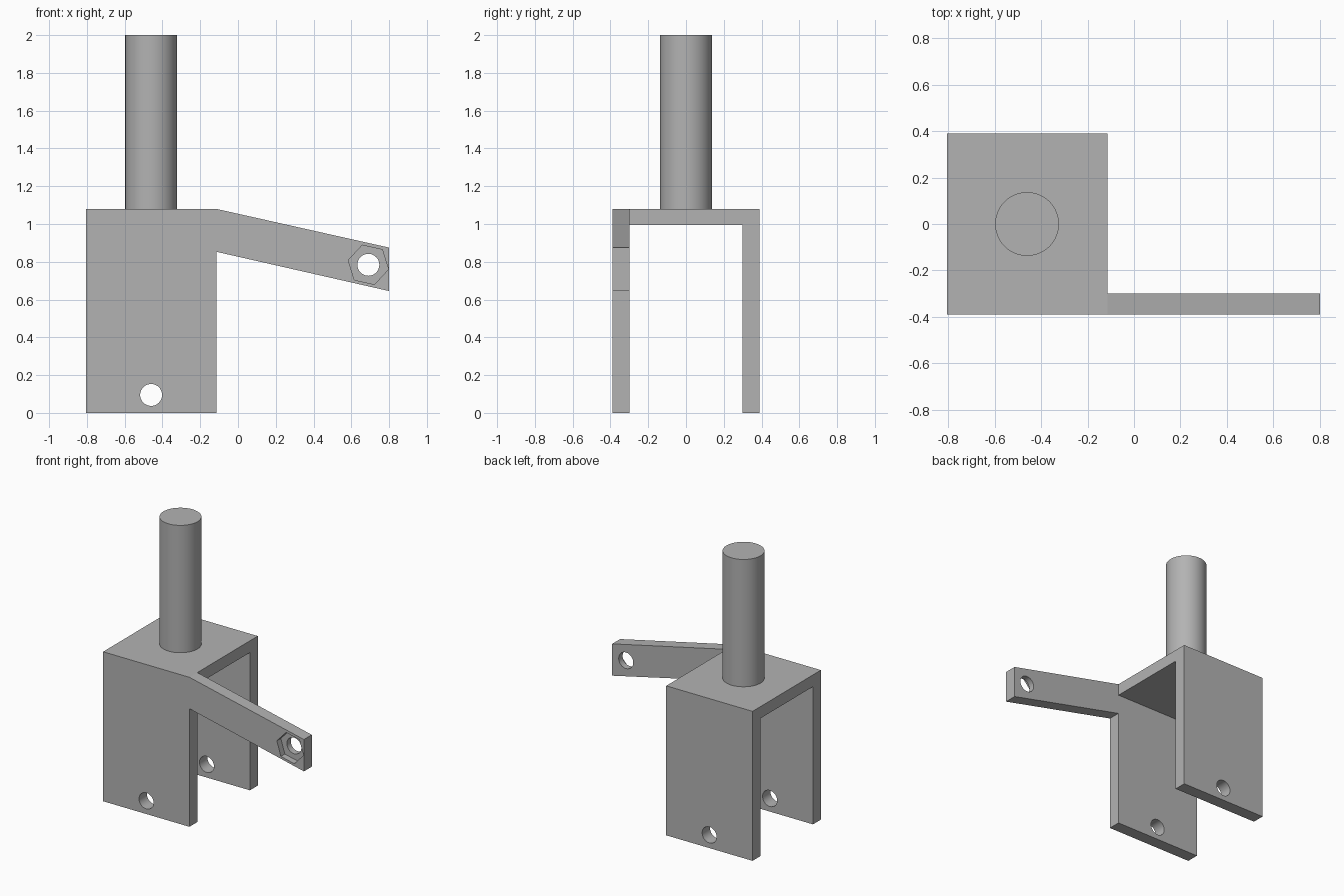
import bpy, math
from mathutils import Vector

if "Cube" in bpy.data.objects:
    bpy.data.objects.remove(bpy.data.objects["Cube"], do_unlink=True)

metal = bpy.data.materials.new("plain grey metal")
metal.use_nodes = True
GREY = (0.45, 0.45, 0.45, 1)
metal.diffuse_color = GREY
metal.node_tree.nodes["Principled BSDF"].inputs["Base Color"].default_value = GREY

# Main dimensions
LEFT, RIGHT, END = -0.805, -0.115, 0.80
FRONT, INNER = -0.39, -0.30
DECK, UNDER = 1.08, 0.995
SHAFT_X = (LEFT + RIGHT) / 2
SLOPE = math.atan2(0.205, END - RIGHT)


def prism(name, points, offset):
    """Extrude a closed outline of 3D points along an offset."""
    n = len(points)
    verts = [Vector(p) for p in points]
    verts += [p + Vector(offset) for p in verts]
    faces = [tuple(range(n)), tuple(range(n, 2 * n))]
    faces += [(i, (i + 1) % n, (i + 1) % n + n, i + n) for i in range(n)]
    mesh = bpy.data.meshes.new(name)
    mesh.from_pydata(verts, [], faces)
    ob = bpy.data.objects.new(name, mesh)
    bpy.context.collection.objects.link(ob)
    mesh.materials.append(metal)
    select(ob)
    bpy.ops.object.mode_set(mode='EDIT')
    bpy.ops.mesh.select_all(action='SELECT')
    bpy.ops.mesh.normals_make_consistent(inside=False)
    bpy.ops.object.mode_set(mode='OBJECT')
    return ob


def select(ob):
    bpy.ops.object.select_all(action='DESELECT')
    ob.select_set(True)
    bpy.context.view_layer.objects.active = ob


def ring_xz(x, y, z, r, sides, turn=0.0):
    angles = [turn + math.tau * i / sides for i in range(sides)]
    return [(x + r * math.cos(a), y, z + r * math.sin(a)) for a in angles]


def combine(ob, other, operation):
    select(ob)
    mod = ob.modifiers.new(operation.lower(), 'BOOLEAN')
    mod.operation, mod.object, mod.solver = operation, other, 'EXACT'
    bpy.ops.object.modifier_apply(modifier=mod.name)
    bpy.data.objects.remove(other, do_unlink=True)


# Fork: inverted U swept across its width
half = [(FRONT, 0), (FRONT, DECK)]
inside = [(-INNER, 0), (-INNER, UNDER), (INNER, UNDER), (INNER, 0)]
outline = half + [(-y, z) for y, z in reversed(half)] + inside
fork = prism("fork_bracket", [(LEFT, y, z) for y, z in outline], (RIGHT - LEFT, 0, 0))

# Sloping side arm, flush with the front plate
arm = prism("side_arm", [(RIGHT, FRONT, DECK), (END, FRONT, 0.875),
                         (END, FRONT, 0.645), (RIGHT, FRONT, 0.853)],
            (0, INNER - FRONT, 0))
combine(fork, arm, 'UNION')

# Axle hole through both plates, bolt hole and hexagonal nut recess in the arm
combine(fork, prism("axle_cutter", ring_xz(SHAFT_X, -1, 0.095, 0.058, 48), (0, 2, 0)), 'DIFFERENCE')
combine(fork, prism("bolt_cutter", ring_xz(0.69, -1, 0.784, 0.058, 48), (0, 1, 0)), 'DIFFERENCE')
combine(fork, prism("nut_cutter", ring_xz(0.69, -1, 0.784, 0.109, 6, -SLOPE),
                    (0, 1 + FRONT + 0.045, 0)), 'DIFFERENCE')

# Upright round shaft
bpy.ops.mesh.primitive_cylinder_add(vertices=64, radius=0.137, depth=2 - DECK,
                                    location=(SHAFT_X, 0, (2 + DECK) / 2))
shaft = bpy.context.object
shaft.name = "upright_shaft"
shaft.data.materials.append(metal)

# Smooth round walls, sharp corners
for ob in (fork, shaft):
    select(ob)
    bpy.ops.object.shade_smooth_by_angle(angle=math.radians(30))
